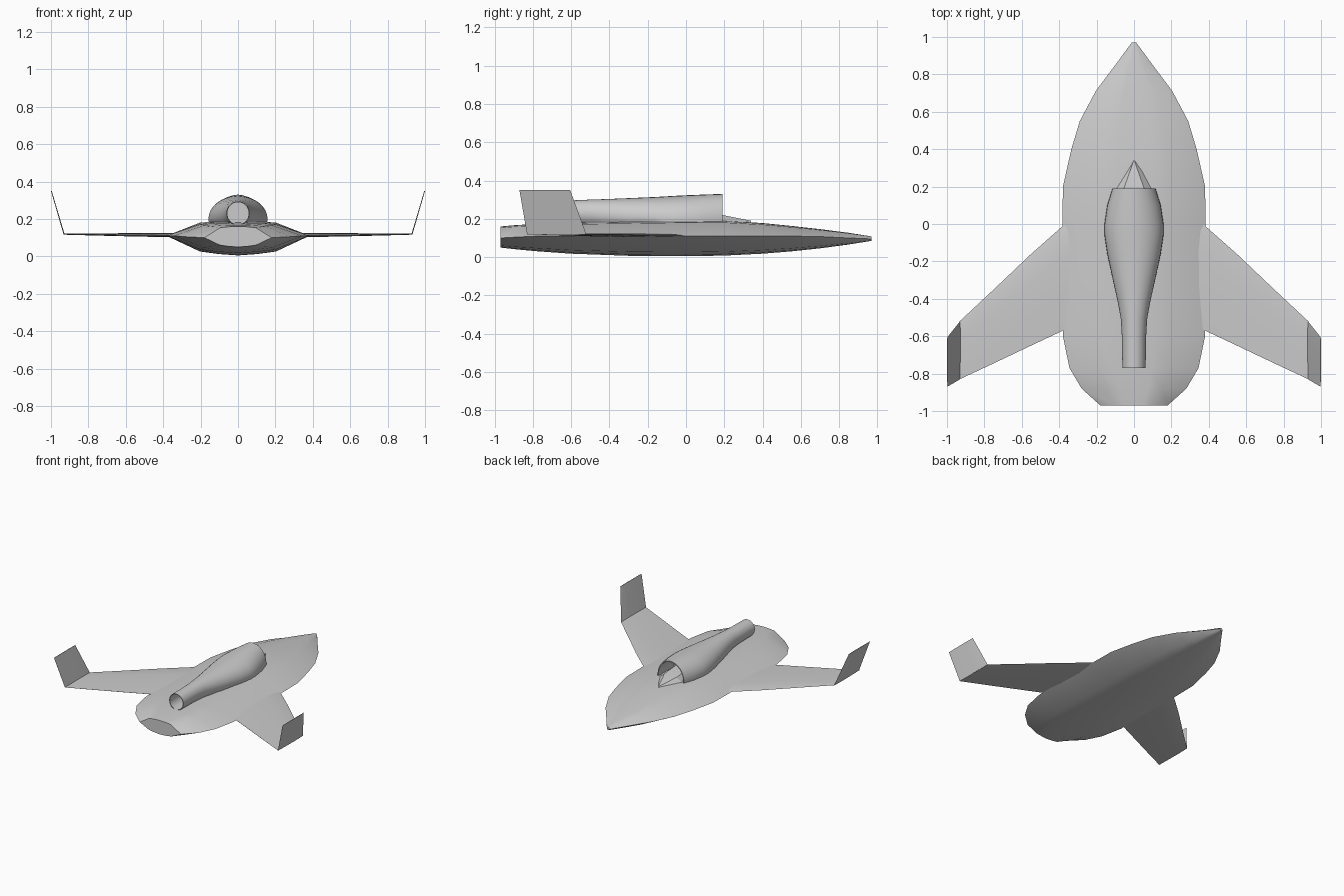
import bpy, bmesh, math

cube = bpy.data.objects.get("Cube")
if cube:
    bpy.data.objects.remove(cube, do_unlink=True)

grey = bpy.data.materials.new("hull_grey")
grey.use_nodes = True
GREY = (0.6, 0.6, 0.6, 1)
grey.diffuse_color = GREY
grey.node_tree.nodes["Principled BSDF"].inputs["Base Color"].default_value = GREY


def loft(name, rings, angle=35, mirror=False):
    """Skin a list of equal-length closed rings and cap both ends."""
    bm = bmesh.new()
    rows = [[bm.verts.new(p) for p in ring] for ring in rings]
    n = len(rows[0])
    for a, b in zip(rows, rows[1:]):
        for i in range(n):
            j = (i + 1) % n
            bm.faces.new((a[i], a[j], b[j], b[i]))
    bm.faces.new(rows[0][::-1])
    bm.faces.new(rows[-1])
    bmesh.ops.recalc_face_normals(bm, faces=bm.faces)
    mesh = bpy.data.meshes.new(name)
    bm.to_mesh(mesh)
    bm.free()
    mesh.materials.append(grey)
    obj = bpy.data.objects.new(name, mesh)
    bpy.context.collection.objects.link(obj)
    if mirror:
        obj.modifiers.new("mirror", "MIRROR").use_bisect_axis[0] = False
    bpy.ops.object.select_all(action="DESELECT")
    obj.select_set(True)
    bpy.context.view_layer.objects.active = obj
    bpy.ops.object.shade_smooth_by_angle(angle=math.radians(angle))
    return obj


# Fuselage: flattened hull with a sharp chine
def hull_ring(y, w, low, edge, top):
    up, down = top - edge, low - edge
    half = [(1, 0), (0.53, 0.88), (0.27, 0.97)]
    ring = [(w * a, y, edge + up * b) for a, b in half] + [(0, y, top)]
    ring += [(-w * a, y, edge + up * b) for a, b in half[::-1]]
    ring += [(-w * a, y, edge + down * b) for a, b in ((0.53, 0.8), (0.27, 0.93))]
    ring += [(0, y, low)]
    ring += [(w * a, y, edge + down * b) for a, b in ((0.27, 0.93), (0.53, 0.8))]
    return ring


hull = [  # y, half width, bottom, chine, top
    (-0.97, 0.18, 0.05, 0.10, 0.16), (-0.88, 0.28, 0.04, 0.105, 0.168),
    (-0.77, 0.345, 0.03, 0.11, 0.173), (-0.6, 0.38, 0.018, 0.11, 0.18),
    (-0.3, 0.383, 0.007, 0.11, 0.185), (0, 0.383, 0.005, 0.11, 0.19),
    (0.2, 0.38, 0.008, 0.11, 0.19), (0.4, 0.335, 0.018, 0.11, 0.178),
    (0.55, 0.29, 0.03, 0.11, 0.163), (0.71, 0.205, 0.047, 0.107, 0.145),
    (0.85, 0.1, 0.066, 0.1, 0.127), (0.97, 0.012, 0.085, 0.095, 0.108),
]
loft("fuselage", [hull_ring(*r) for r in hull], 40)


# Engine pod: arched intake blending into a round tail pipe, hollow at both ends
def pod_ring(y, w, zc, h, base, n=32):
    return [(w * math.cos(t), y, max(base, zc + h * math.sin(t)))
            for t in (math.tau * i / n for i in range(n))]


pod = [  # y, half width, centre height, half height, lowest height
    (0.0, 0.105, 0.2, 0.115, 0.18), (0.19, 0.109, 0.2, 0.122, 0.18),
    (0.19, 0.115, 0.2, 0.13, 0.175), (0.1, 0.143, 0.2, 0.127, 0.175),
    (0.0, 0.158, 0.2, 0.123, 0.175), (-0.06, 0.158, 0.2, 0.12, 0.175),
    (-0.16, 0.143, 0.205, 0.109, 0.174), (-0.3, 0.113, 0.213, 0.095, 0.172),
    (-0.42, 0.086, 0.221, 0.082, 0.168), (-0.51, 0.07, 0.228, 0.072, 0.165),
    (-0.6, 0.065, 0.23, 0.066, 0.16), (-0.77, 0.062, 0.23, 0.064, 0.16),
    (-0.77, 0.057, 0.23, 0.059, 0.16), (-0.6, 0.057, 0.23, 0.059, 0.16),
]
loft("engine_pod", [pod_ring(*r) for r in pod], 40)


# Intake ramp: faceted wedge pointing forward
def ramp_ring(y, w, base, top):
    return [(w, y, base), (w * 0.5, y, top), (-w * 0.5, y, top), (-w, y, base)]


loft("intake_ramp", [ramp_ring(0.02, 0.105, 0.175, 0.235),
                     ramp_ring(0.19, 0.108, 0.175, 0.22),
                     ramp_ring(0.34, 0.003, 0.178, 0.19)], 15)

# Wings and winglets share a thin aerofoil section
SECTION = [(0, 0), (0.08, 0.6), (0.3, 1), (0.65, 0.75), (1, 0.05),
           (1, -0.05), (0.65, -0.75), (0.3, -1), (0.08, -0.6)]


def foil(x, lead, trail, z, thick, upright=False):
    return [(x + (thick * t if upright else 0), lead + (trail - lead) * c,
             z + (0 if upright else thick * t)) for c, t in SECTION]


loft("wings", [foil(0.3, 0.06, -0.53, 0.114, 0.011), foil(0.38, -0.01, -0.57, 0.114, 0.011),
               foil(0.55, -0.16, -0.65, 0.115, 0.009), foil(0.75, -0.35, -0.745, 0.117, 0.006),
               foil(0.932, -0.52, -0.83, 0.119, 0.003)], 40, mirror=True)
loft("winglets", [foil(0.93, -0.52, -0.83, 0.118, 0.003, True),
                  foil(0.998, -0.605, -0.87, 0.35, 0.002, True)], 40, mirror=True)
